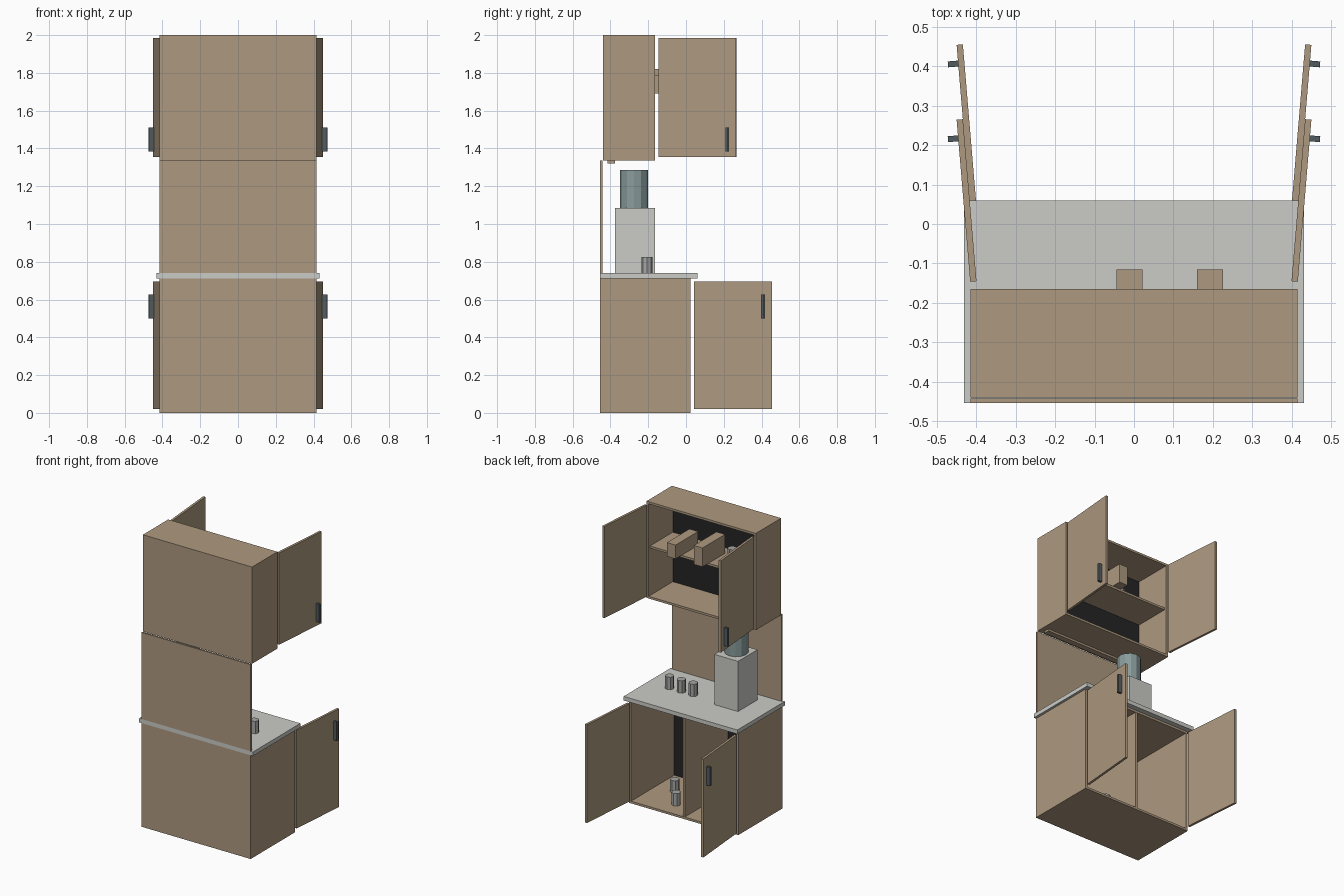
import bpy, bmesh, math
from mathutils import Matrix, Vector

if "Cube" in bpy.data.objects:
    bpy.data.objects.remove(bpy.data.objects["Cube"])


def material(name, rgb):
    m = bpy.data.materials.new(name)
    m.diffuse_color = (*rgb, 1)
    m.use_nodes = True
    m.node_tree.nodes["Principled BSDF"].inputs["Base Color"].default_value = m.diffuse_color
    return m


WOOD = material("tan wood", (0.42, 0.32, 0.215))
STONE = material("pale grey", (0.60, 0.60, 0.57))
METAL = material("mid grey", (0.38, 0.38, 0.37))
GLASS = material("teal grey", (0.25, 0.33, 0.33))
HANDLE = material("slate", (0.085, 0.105, 0.115))
DARK = material("charcoal", (0.018, 0.018, 0.018))


def finish(name, bm, mat):
    mesh = bpy.data.meshes.new(name)
    bm.to_mesh(mesh)
    bm.free()
    mesh.materials.append(mat)
    ob = bpy.data.objects.new(name, mesh)
    bpy.context.collection.objects.link(ob)
    return ob


def add_box(bm, x, y, z):
    size = Matrix.Diagonal((x[1] - x[0], y[1] - y[0], z[1] - z[0], 1))
    centre = Vector((sum(x) / 2, sum(y) / 2, sum(z) / 2))
    bmesh.ops.create_cube(bm, size=1, matrix=Matrix.Translation(centre) @ size)


def box(name, x, y, z, mat):
    bm = bmesh.new()
    add_box(bm, x, y, z)
    return finish(name, bm, mat)


def cylinder(name, x, y, z, radius, height, sides, mat):
    bm = bmesh.new()
    bmesh.ops.create_cone(bm, cap_ends=True, segments=sides, radius1=radius, radius2=radius,
                          depth=height, matrix=Matrix.Translation((x, y, z + height / 2)))
    return finish(name, bm, mat)


W, T = 0.415, 0.015


def cabinet(name, y, z):
    """Open-fronted carcass with a dark inner back."""
    bm = bmesh.new()
    for s in (-1, 1):
        add_box(bm, sorted((s * W, s * (W - T))), y, z)
    inner = (-W + T, W - T)
    add_box(bm, inner, y, (z[0], z[0] + T))
    add_box(bm, inner, y, (z[1] - T, z[1]))
    add_box(bm, inner, (y[0], y[0] + 0.008), (z[0] + T, z[1] - T))
    finish(name, bm, WOOD)
    box(name + "_inner_back", inner, (y[0] + 0.008, y[0] + 0.012), (z[0] + T, z[1] - T), DARK)


def doors(name, hinge_y, z, handle_z):
    """Pair of doors swung open, each with a bar handle."""
    for s, side in ((-1, "left"), (1, "right")):
        place = Matrix.Translation((s * 0.408, hinge_y, 0)) @ Matrix.Rotation(-s * math.radians(4.8), 4, 'Z')
        door = box(f"{name}_door_{side}", (-0.008, 0.008), (0, 0.413), z, WOOD)
        grip = box(f"{name}_handle_{side}", sorted((s * 0.008, s * 0.034)), (0.358, 0.373), handle_z, HANDLE)
        for ob in (door, grip):
            ob.data.transform(place)


# Base cabinet, divider and worktop
cabinet("base_cabinet", (-0.455, 0.025), (0, 0.712))
box("base_divider", (-0.0075, 0.0075), (-0.443, 0.023), (T, 0.697), WOOD)
box("worktop", (-0.432, 0.432), (-0.455, 0.06), (0.712, 0.74), STONE)
doors("base", 0.044, (0.02, 0.695), (0.50, 0.628))

# Wall panel, upper cabinet, shelf and light rail
box("wall_panel", (-W, W), (-0.455, -0.443), (0.74, 1.335), WOOD)
cabinet("upper_cabinet", (-0.44, -0.165), (1.335, 2.0))
box("upper_shelf", (-W + T, W - T), (-0.428, -0.18), (1.675, 1.69), WOOD)
box("light_rail", (-0.38, 0.38), (-0.415, -0.375), (1.321, 1.335), WOOD)
doors("upper", -0.146, (1.355, 1.985), (1.385, 1.51))

# Storage boxes on the shelf
box("storage_box_low", (0.16, 0.226), (-0.36, -0.115), (1.69, 1.785), WOOD)
box("storage_box_tall", (-0.045, 0.021), (-0.36, -0.115), (1.69, 1.82), WOOD)

# Countertop appliance with jar
box("appliance_body", (-0.28, -0.10), (-0.375, -0.165), (0.74, 1.085), STONE)
cylinder("appliance_jar", -0.19, -0.275, 1.085, 0.075, 0.20, 12, GLASS)

# Cups on worktop, shelf and cabinet floor
cups = [(0.27, -0.207, 0.74), (0.18, -0.207, 0.74), (0.09, -0.207, 0.74),
        (-0.14, -0.30, 1.69), (0.145, -0.10, T), (0.26, -0.25, T)]
for i, (x, y, z) in enumerate(cups):
    cylinder(f"cup_{i + 1}", x, y, z, 0.029, 0.085, 8, METAL)
